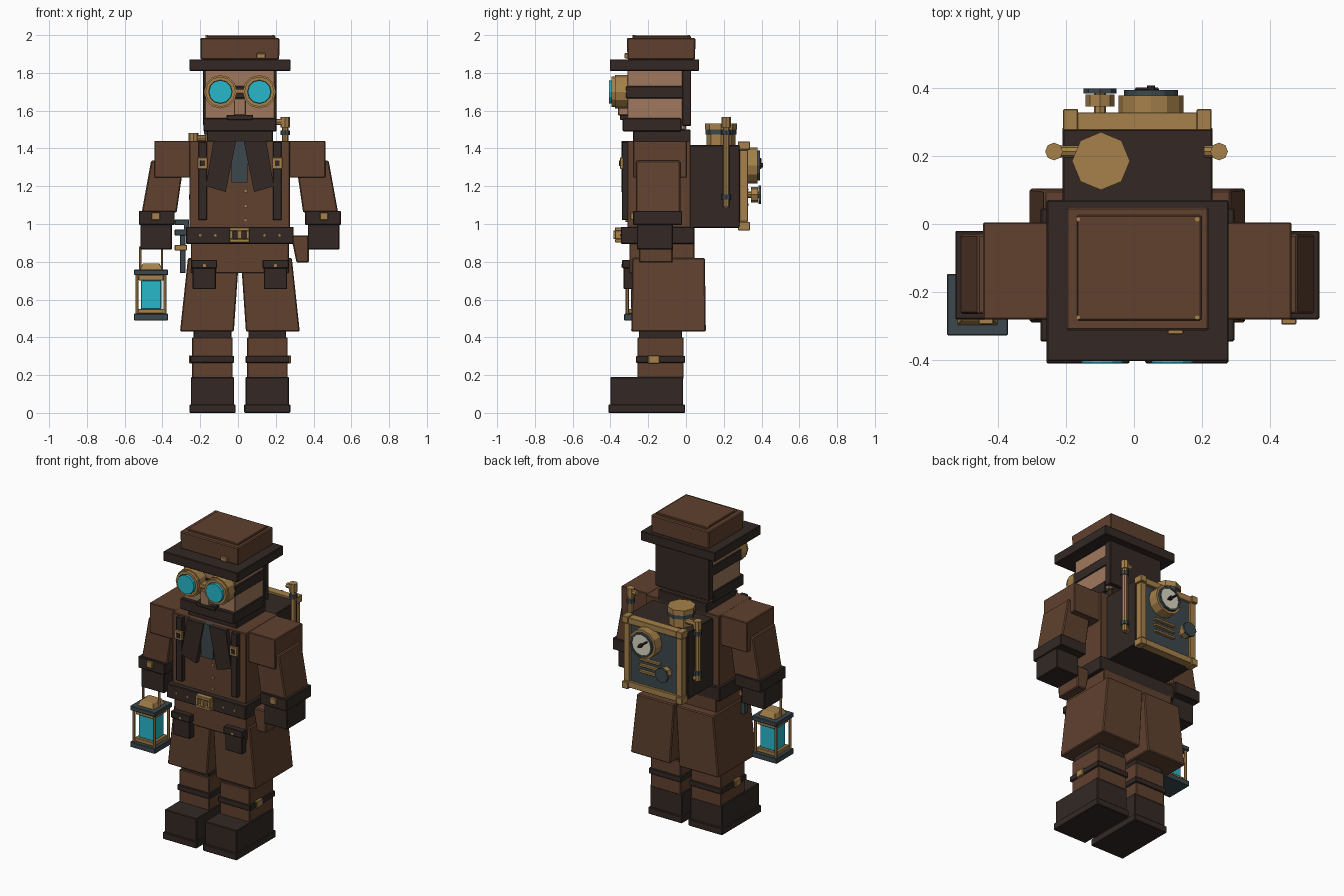
import bpy, bmesh, math
from mathutils import Vector

CX = 0.01  # symmetry plane of the body


def mat(name, r, g, b):
    m = bpy.data.materials.new(name)
    m.diffuse_color = (r, g, b, 1)
    return m


BROWN = mat("brown_cloth", 0.115, 0.052, 0.028)
DARK = mat("dark_leather", 0.033, 0.022, 0.018)
SKIN = mat("skin", 0.35, 0.19, 0.11)
BRASS = mat("brass", 0.38, 0.22, 0.07)
STEEL = mat("steel", 0.045, 0.065, 0.075)
CYAN = mat("cyan_glass", 0.02, 0.48, 0.60)
IVORY = mat("ivory", 0.72, 0.68, 0.55)


def finish(name, bm, m, bevel=0.0):
    bmesh.ops.recalc_face_normals(bm, faces=bm.faces)
    if bevel:
        bmesh.ops.bevel(bm, geom=bm.edges[:], offset=bevel, segments=1, affect='EDGES')
    me = bpy.data.meshes.new(name)
    bm.to_mesh(me)
    bm.free()
    me.materials.append(m)
    ob = bpy.data.objects.new(name, me)
    bpy.context.collection.objects.link(ob)
    return ob


def taper(name, m, low, z0, high, z1, bevel=0.006, pair=False):
    """Block between two rectangles (x0, x1, y0, y1); pair adds the mirrored twin."""
    for s in ((1, -1) if pair else (1,)):
        bm = bmesh.new()
        rings = []
        for (a, b, c, d), z in ((low, z0), (high, z1)):
            fx = (lambda x: x) if s == 1 else (lambda x: 2 * CX - x)
            rings.append([bm.verts.new((fx(x), y, z)) for x, y in ((a, c), (b, c), (b, d), (a, d))])
        lo, hi = rings
        bm.faces.new(lo)
        bm.faces.new(hi)
        for i in range(4):
            j = (i + 1) % 4
            bm.faces.new((lo[i], lo[j], hi[j], hi[i]))
        finish(name + ("" if not pair else ("_a" if s == 1 else "_b")), bm, m, bevel)


def box(name, m, x0, x1, y0, y1, z0, z1, bevel=0.004, pair=False):
    r = (x0, x1, y0, y1)
    taper(name, m, r, z0, r, z1, bevel, pair)


def rod(name, m, p, q, r, n=8, r2=None):
    p, q = Vector(p), Vector(q)
    bm = bmesh.new()
    bmesh.ops.create_cone(bm, cap_ends=True, segments=n, radius1=r,
                          radius2=r if r2 is None else r2, depth=(q - p).length)
    bm.transform((q - p).to_track_quat('Z', 'Y').to_matrix().to_4x4())
    bmesh.ops.translate(bm, verts=bm.verts, vec=(p + q) / 2)
    return finish(name, bm, m)


def ring(name, m, c, r, w, y0, y1, n=12):
    """Flat ring facing front or back."""
    bm = bmesh.new()
    loops = []
    for rad, y in ((r, y0), (r, y1), (r - w, y1), (r - w, y0)):
        loops.append([bm.verts.new((c[0] + rad * math.cos(2 * math.pi * i / n), y,
                                    c[1] + rad * math.sin(2 * math.pi * i / n))) for i in range(n)])
    for k in range(4):
        a, b = loops[k], loops[(k + 1) % 4]
        for i in range(n):
            j = (i + 1) % n
            bm.faces.new((a[i], a[j], b[j], b[i]))
    finish(name, bm, m)


def plate(name, m, pts, y0, y1, pair=False):
    """Outline in x, z extruded along y."""
    for s in ((1, -1) if pair else (1,)):
        bm = bmesh.new()
        f = bm.faces.new([bm.verts.new((x if s == 1 else 2 * CX - x, y0, z)) for x, z in pts])
        e = bmesh.ops.extrude_face_region(bm, geom=[f])
        bmesh.ops.translate(bm, vec=(0, y1 - y0, 0),
                            verts=[v for v in e["geom"] if isinstance(v, bmesh.types.BMVert)])
        finish(name + ("_b" if s < 0 else ""), bm, m)


def frame(name, m, x0, x1, z0, z1, w, y0, y1):
    for i, (a, b, c, d) in enumerate(((x0, x1, z0, z0 + w), (x0, x1, z1 - w, z1),
                                      (x0, x0 + w, z0 + w, z1 - w), (x1 - w, x1, z0 + w, z1 - w))):
        box(f"{name}_{i}", m, a, b, y0, y1, c, d, 0.002)


# Boots, shins and trouser legs
box("boot", DARK, -0.25, -0.02, -0.40, -0.015, 0.04, 0.19, pair=True)
box("sole", DARK, -0.257, -0.013, -0.41, -0.005, 0, 0.045, pair=True)
box("shin", BROWN, -0.243, -0.028, -0.257, -0.012, 0.18, 0.40, pair=True)
box("shin_strap", DARK, -0.253, -0.02, -0.265, -0.004, 0.265, 0.302, pair=True)
box("shin_buckle", BRASS, -0.26, -0.24, -0.20, -0.14, 0.262, 0.305, 0.003, pair=True)
box("knee_cuff", DARK, -0.235, -0.035, -0.25, -0.02, 0.39, 0.44, pair=True)
taper("trouser_leg", BROWN, (-0.307, -0.022, -0.29, 0.105), 0.43,
      (-0.265, 0.005, -0.285, 0.10), 0.82, pair=True)
box("thigh_pouch", DARK, -0.24, -0.117, -0.33, -0.28, 0.655, 0.79, pair=True)
box("pouch_flap", DARK, -0.248, -0.11, -0.338, -0.28, 0.765, 0.81, pair=True)
rod("pouch_stud", BRASS, (-0.178, -0.335, 0.78), (-0.178, -0.342, 0.78), 0.009)
rod("pouch_stud_b", BRASS, (0.198, -0.335, 0.78), (0.198, -0.342, 0.78), 0.009)

# Hips, torso and belt
box("hips", BROWN, -0.25, 0.27, -0.30, 0.045, 0.74, 0.92)
box("torso", BROWN, -0.257, 0.275, -0.31, 0.024, 0.96, 1.44)
box("belt", DARK, -0.275, 0.295, -0.345, 0.045, 0.895, 0.985)
frame("belt_buckle", BRASS, -0.045, 0.06, 0.902, 0.982, 0.018, -0.375, -0.34)
box("buckle_tongue", BRASS, -0.004, 0.02, -0.385, -0.34, 0.92, 0.965, 0.002)
for i, x in enumerate((-0.2, -0.12, 0.14, 0.22)):
    rod(f"belt_rivet_{i}", BRASS, (x, -0.34, 0.94), (x, -0.35, 0.94), 0.007)

# Braces, lapels, tie and buttons
box("brace", DARK, -0.21, -0.165, -0.34, -0.30, 1.02, 1.435, 0.003, pair=True)
box("brace_buckle", BRASS, -0.216, -0.16, -0.35, -0.33, 1.292, 1.352, 0.003, pair=True)
box("buckle_inset", DARK, -0.20, -0.175, -0.354, -0.34, 1.307, 1.337, 0.001, pair=True)
plate("lapel", DARK, [(-0.13, 1.44), (-0.01, 1.44), (-0.065, 1.17), (-0.17, 1.20)], -0.342, -0.30, True)
plate("tie", STEEL, [(-0.02, 1.44), (0.04, 1.44), (0.055, 1.38), (0.05, 1.22), (-0.035, 1.22), (-0.035, 1.38)],
      -0.332, -0.30)
for i, z in enumerate((1.02, 1.095, 1.175)):
    rod(f"button_{i}", BRASS, (0.04, -0.30, z), (0.04, -0.32, z), 0.01)

# Arms and gloves
box("shoulder", BROWN, -0.443, -0.25, -0.28, 0.005, 1.245, 1.44, pair=True)
taper("sleeve", BROWN, (-0.51, -0.325, -0.265, -0.03), 1.06, (-0.46, -0.285, -0.265, -0.03), 1.335, pair=True)
box("cuff", DARK, -0.525, -0.335, -0.28, -0.02, 0.995, 1.07, pair=True)
box("glove", DARK, -0.517, -0.35, -0.26, -0.07, 0.865, 1.00, pair=True)
box("cuff_buckle", BRASS, -0.457, -0.413, -0.295, -0.27, 1.022, 1.062, 0.003, pair=True)

# Holster and wrench on the belt
taper("holster", BROWN, (0.31, 0.375, -0.25, -0.07), 0.795, (0.28, 0.375, -0.25, -0.07), 0.94)
box("wrench_handle", STEEL, -0.308, -0.278, -0.20, -0.165, 0.74, 0.96, 0.003)
box("wrench_band", BRASS, -0.335, -0.27, -0.21, -0.155, 0.86, 0.89, 0.003)
box("wrench_jaw_low", STEEL, -0.335, -0.26, -0.205, -0.16, 0.94, 0.97, 0.003)
box("wrench_jaw_top", STEEL, -0.335, -0.26, -0.205, -0.16, 0.995, 1.025, 0.003)
box("wrench_back", STEEL, -0.285, -0.26, -0.205, -0.16, 0.96, 1.0, 0)

# Lantern
LX, LY = -0.46, -0.237
for name, m, h, z0, z1 in (("lantern_base", STEEL, 0.09, 0.49, 0.525), ("lantern_lower_trim", BRASS, 0.07, 0.525, 0.55),
                           ("lantern_glass", CYAN, 0.054, 0.55, 0.70), ("lantern_upper_trim", BRASS, 0.066, 0.70, 0.73),
                           ("lantern_roof", STEEL, 0.09, 0.73, 0.758)):
    box(name, m, LX - h, LX + h, LY - h, LY + h, z0, z1, 0.003)
taper("lantern_cap", BRASS, (LX - 0.06, LX + 0.06, LY - 0.06, LY + 0.06), 0.758,
      (LX - 0.045, LX + 0.045, LY - 0.045, LY + 0.045), 0.79, 0.002)
for sx in (-1, 1):
    for sy in (-1, 1):
        x, y = LX + sx * 0.074, LY + sy * 0.074
        rod("lantern_post", BRASS, (x, y, 0.52), (x, y, 0.735), 0.009, 6)
    rod("lantern_handle", BRASS, (LX + sx * 0.058, LY, 0.755), (LX + sx * 0.058, LY, 0.88), 0.007, 6)
rod("lantern_grip", BRASS, (LX - 0.058, LY, 0.875), (LX + 0.058, LY, 0.875), 0.007, 6)

# Head, hair and beard
box("collar", DARK, -0.165, 0.185, -0.28, 0.024, 1.42, 1.50)
box("head", SKIN, -0.175, 0.195, -0.31, 0.0, 1.50, 1.82)
box("hair", DARK, -0.185, 0.205, -0.02, 0.027, 1.52, 1.82)
box("beard", DARK, -0.183, 0.203, -0.335, -0.025, 1.49, 1.56)
box("goggle_strap", DARK, -0.182, 0.202, -0.318, 0.015, 1.665, 1.73)
box("nose", SKIN, -0.022, 0.042, -0.36, -0.30, 1.575, 1.665)
box("moustache", DARK, -0.06, 0.08, -0.35, -0.30, 1.55, 1.578)

# Goggles
for x in (CX - 0.103, CX + 0.103):
    rod("goggle_body", BRASS, (x, -0.30, 1.70), (x, -0.375, 1.70), 0.088, 12)
    ring("goggle_rim", BRASS, (x, 1.70), 0.08, 0.015, -0.395, -0.37, 12)
    rod("goggle_seal", DARK, (x, -0.37, 1.70), (x, -0.39, 1.70), 0.068, 12)
    rod("goggle_lens", CYAN, (x, -0.38, 1.70), (x, -0.408, 1.70), 0.061, 12)
box("goggle_bridge", BRASS, -0.02, 0.04, -0.375, -0.30, 1.69, 1.715, 0.003)

# Hat
box("hat_brim", DARK, -0.257, 0.278, -0.403, 0.07, 1.81, 1.872)
taper("hat_crown", BROWN, (-0.198, 0.218, -0.31, 0.048), 1.87, (-0.20, 0.22, -0.313, 0.05), 1.985, 0.006)
box("hat_top", BROWN, -0.168, 0.198, -0.283, 0.026, 1.98, 1.997, 0.004)
box("hat_badge", BRASS, 0.098, 0.145, -0.325, -0.30, 1.876, 1.904, 0.003)
for x in (-0.165, 0.186):
    for y in (-0.275, 0.014):
        rod("hat_rivet", BRASS, (x, y, 1.98), (x, y, 2.0), 0.007, 6)

# Backpack with framed back panel
box("backpack", DARK, -0.21, 0.23, 0.02, 0.285, 0.98, 1.418)
box("back_panel", STEEL, -0.18, 0.20, 0.28, 0.312, 1.0, 1.40, 0)
frame("panel_frame", BRASS, -0.2, 0.22, 0.975, 1.43, 0.04, 0.275, 0.328)
for x in (-0.186, 0.206):
    for z in (0.988, 1.415):
        box("panel_corner", BRASS, x - 0.022, x + 0.022, 0.275, 0.338, z - 0.022, z + 0.022, 0.003)
for i in range(3):
    box(f"vent_slat_{i}", BRASS, -0.04, 0.11, 0.305, 0.33, 1.095 + i * 0.04, 1.11 + i * 0.04, 0.002)

# Filler cap on the backpack
rod("filler_neck", BRASS, (-0.097, 0.185, 1.41), (-0.097, 0.185, 1.49), 0.076)
rod("filler_band", STEEL, (-0.097, 0.185, 1.475), (-0.097, 0.185, 1.50), 0.083)
rod("filler_cap", BRASS, (-0.097, 0.185, 1.50), (-0.097, 0.185, 1.533), 0.085)

# Pressure gauge and valve
GX, GZ = 0.05, 1.31
rod("gauge_body", BRASS, (GX, 0.30, GZ), (GX, 0.378, GZ), 0.095, 12)
ring("gauge_rim", STEEL, (GX, GZ), 0.08, 0.012, 0.37, 0.393)
rod("gauge_face", IVORY, (GX, 0.37, GZ), (GX, 0.388, GZ), 0.07, 12)
rod("gauge_needle", DARK, (GX + 0.02, 0.395, GZ - 0.015), (GX - 0.045, 0.395, GZ + 0.035), 0.006, 4)
rod("gauge_hub", DARK, (GX, 0.38, GZ), (GX, 0.407, GZ), 0.012)
rod("valve_stem", BRASS, (-0.10, 0.30, 1.155), (-0.10, 0.385, 1.155), 0.018)
rod("valve_body", BRASS, (-0.10, 0.345, 1.155), (-0.10, 0.38, 1.155), 0.042)
rod("valve_wheel", STEEL, (-0.10, 0.383, 1.155), (-0.10, 0.398, 1.155), 0.048)

# Side pipes
for x, end, top in ((-0.235, -0.15, 1.455), (0.25, 0.15, 1.54)):
    rod("pipe_upright", BRASS, (x, 0.213, 1.09), (x, 0.213, top), 0.018)
    rod("pipe_arm", BRASS, (x, 0.213, top), (end if x < 0 else 0.205, 0.213, top), 0.017)
    rod("pipe_elbow", BRASS, (x, 0.213, top - 0.028), (x, 0.213, top + 0.026), 0.026)
    rod("pipe_foot", BRASS, (x, 0.213, 1.10), (x - math.copysign(0.05, x), 0.213, 1.10), 0.016)
    for z in (1.13, top - 0.07):
        rod("pipe_collar", STEEL, (x, 0.213, z), (x, 0.213, z + 0.025), 0.025)
